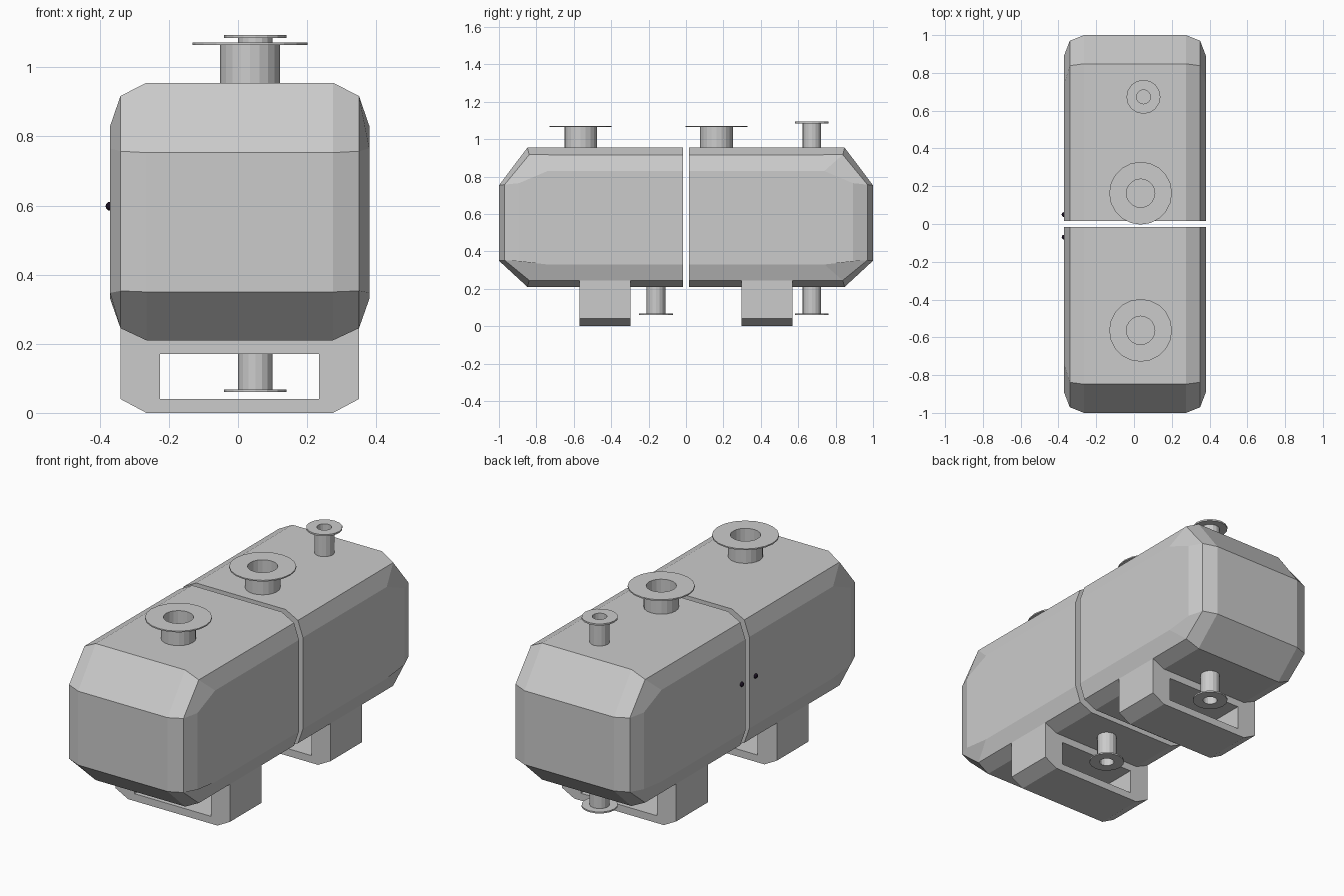
import bpy, bmesh, math

if "Cube" in bpy.data.objects:
    bpy.data.objects.remove(bpy.data.objects["Cube"])

CX = 0.005  # body axis


def finish(name, bm, mat=None):
    bmesh.ops.recalc_face_normals(bm, faces=bm.faces)
    me = bpy.data.meshes.new(name)
    bm.to_mesh(me)
    bm.free()
    ob = bpy.data.objects.new(name, me)
    bpy.context.collection.objects.link(ob)
    if mat:
        me.materials.append(mat)
    return ob


def half_shell(name, side):
    """Half of the tank: a 12-sided section lofted to a chamfered end."""
    def ring(upper, lower):
        pts = [(s * x, y, z) for s, row in ((1, upper), (1, lower[::-1]),
                                            (-1, lower), (-1, upper[::-1]))
               for x, y, z in row]
        return [bm.verts.new((CX + x, side * y, z)) for x, y, z in pts]

    bm = bmesh.new()
    inner = ring([(.27, .017, .955), (.345, .017, .915), (.375, .017, .83)],
                 [(.27, .017, .21), (.345, .017, .245), (.375, .017, .33)])
    shoulder = ring([(.27, .848, .955), (.345, .838, .917), (.375, .74, .83)],
                    [(.27, .848, .21), (.345, .838, .245), (.375, .74, .33)])
    end = ring([(.27, 1, .753), (.345, .97, .757), (.375, .892, .765)],
               [(.27, 1, .35), (.345, .97, .353), (.375, .892, .347)])
    for a, b in ((inner, shoulder), (shoulder, end)):
        for i in range(12):
            j = (i + 1) % 12
            bm.faces.new((a[i], a[j], b[j], b[i]))
    bm.faces.new(inner)
    # end face: vertical strips across the rounded end
    e = end
    for a, b in ((2, 1), (1, 0), (0, 11), (11, 10), (10, 9)):
        bm.faces.new((e[a], e[b], e[(5 - b) % 12], e[(5 - a) % 12]))
    return finish(name, bm)


def saddle(name, y0, y1):
    """Support frame with a rectangular opening."""
    outer = [(-.345, .245), (-.345, .04), (-.27, .003), (.27, .003),
             (.345, .04), (.345, .245), (.27, .21), (-.27, .21)]
    outer = [(x, 0 if z == .003 else z) for x, z in outer]
    hole = [(-.23, .17), (-.23, .04), (.23, .04), (.23, .17)]
    pick = [0, 1, 1, 2, 2, 3, 3, 0]
    bm = bmesh.new()
    o = [bm.verts.new((CX + x, y0, z)) for x, z in outer]
    h = [bm.verts.new((CX + x, y0, z)) for x, z in hole]
    for i in range(8):
        j = (i + 1) % 8
        a, b = h[pick[i]], h[pick[j]]
        bm.faces.new((o[i], o[j], b) if a is b else (o[i], o[j], b, a))
    ext = bmesh.ops.extrude_face_region(bm, geom=bm.faces[:], use_keep_orig=True)
    moved = [g for g in ext['geom'] if isinstance(g, bmesh.types.BMVert)]
    bmesh.ops.translate(bm, verts=moved, vec=(0, y1 - y0, 0))
    return finish(name, bm)


def nozzle(name, x, y, z_root, z_tip, thick, r_hole, r_pipe, r_flange, n=16):
    """Hollow flanged pipe; points up or down depending on z_tip."""
    z_f = z_tip - math.copysign(thick, z_tip - z_root)
    prof = [(r_hole, z_root), (r_pipe, z_root), (r_pipe, z_f),
            (r_flange, z_f), (r_flange, z_tip), (r_hole, z_tip)]
    bm = bmesh.new()
    rings = []
    for r, z in prof:
        rings.append([bm.verts.new((x + r * math.cos(2 * math.pi * i / n),
                                    y + r * math.sin(2 * math.pi * i / n), z))
                      for i in range(n)])
    for k in range(len(prof)):
        a, b = rings[k], rings[(k + 1) % len(prof)]
        for i in range(n):
            j = (i + 1) % n
            bm.faces.new((a[i], a[j], b[j], b[i]))
    return finish(name, bm)


# tank halves
half_shell("front_tank_half", -1)
half_shell("back_tank_half", 1)

# support saddles
saddle("front_saddle", -.57, -.297)
saddle("back_saddle", .297, .57)

# manholes on top
nozzle("front_manhole", .035, -.563, .95, 1.071, .007, .075, .087, .166, 20)
nozzle("back_manhole", .035, .163, .95, 1.071, .007, .075, .087, .166, 20)

# small vent and two drains
nozzle("top_vent", .05, .673, .95, 1.094, .009, .037, .05, .09)
nozzle("front_drain", .05, -.16, .215, .06, .008, .037, .05, .09)
nozzle("back_drain", .05, .673, .215, .06, .008, .037, .05, .09)

# black studs on the left side
black = bpy.data.materials.new("black")
black.diffuse_color = (.01, .005, .015, 1)
black.use_nodes = True
black.node_tree.nodes["Principled BSDF"].inputs["Base Color"].default_value = black.diffuse_color
for label, y in (("front_stud", -.07), ("back_stud", .05)):
    bm = bmesh.new()
    bmesh.ops.create_uvsphere(bm, u_segments=12, v_segments=8, radius=.013)
    bmesh.ops.translate(bm, verts=bm.verts, vec=(-.37, y, .598))
    finish(label, bm, black)
